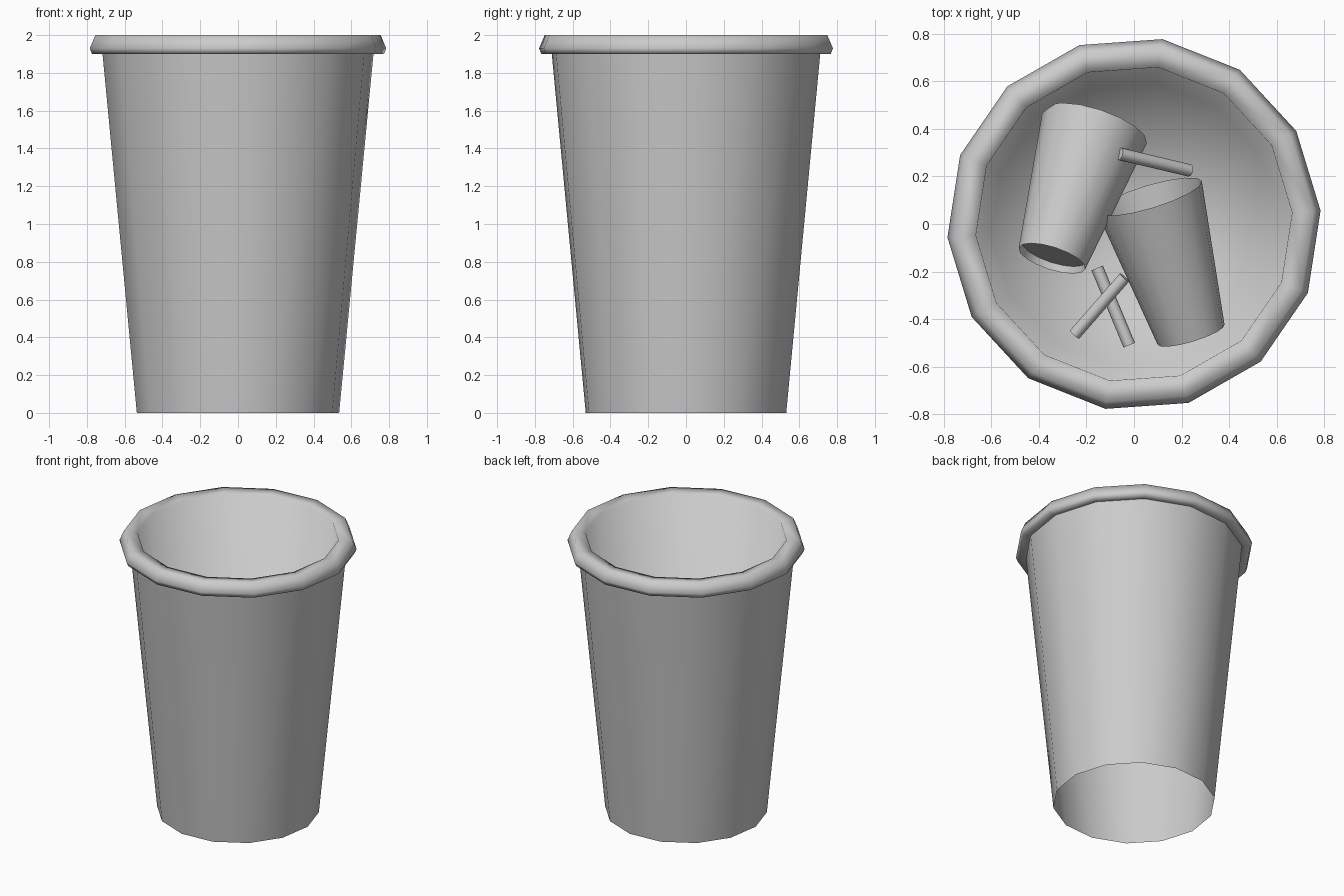
import bpy, bmesh, math
from mathutils import Vector

cube = bpy.data.objects.get("Cube")
if cube:
    bpy.data.objects.remove(cube)

grey = bpy.data.materials.new("plain_grey")
grey.use_nodes = True
COLOR = (0.6, 0.6, 0.6, 1)
grey.diffuse_color = COLOR
grey.node_tree.nodes["Principled BSDF"].inputs["Base Color"].default_value = COLOR


def lathe(name, profile, sides, base=(0, 0, 0), axis=(0, 0, 1), phase=0.0, sharp=None):
    """Turn (radius, height) points around an axis; radius 0 closes the end."""
    bm = bmesh.new()
    rings = []
    for r, z in profile:
        if r == 0:
            rings.append([bm.verts.new((0, 0, z))] * sides)
        else:
            angles = [phase + math.tau * i / sides for i in range(sides)]
            rings.append([bm.verts.new((r * math.cos(a), r * math.sin(a), z)) for a in angles])
    for low, high in zip(rings, rings[1:]):
        for i in range(sides):
            j = (i + 1) % sides
            corners = [low[i], low[j], high[j], high[i]]
            bm.faces.new(list(dict.fromkeys(corners)))
    mesh = bpy.data.meshes.new(name)
    bm.to_mesh(mesh)
    bm.free()
    mesh.materials.append(grey)
    mesh.shade_smooth()
    if sharp:
        mesh.set_sharp_from_angle(angle=math.radians(sharp))
    obj = bpy.data.objects.new(name, mesh)
    obj.location = base
    obj.rotation_mode = 'QUATERNION'
    obj.rotation_quaternion = Vector(axis).to_track_quat('Z', 'Y')
    bpy.context.collection.objects.link(obj)
    return obj


SIDES, PHASE = 14, math.radians(4.1)
FLOOR = 0.75

# Tapered outer wall, open underneath
lathe("bin_wall", [(0.537, 0), (0.72, 1.91)], SIDES, phase=PHASE)

# Rolled rim, continuing into the inner wall and the raised floor
lathe("bin_rim_and_liner",
      [(0.715, 1.91), (0.775, 1.9), (0.787, 1.93), (0.757, 2.0), (0.667, 1.99),
       (0.6, FLOOR), (0, FLOOR)], SIDES, phase=PHASE)


# Discarded cups: small closed base, wide open mouth
def cup(name, base, mouth):
    base, mouth = Vector(base), Vector(mouth)
    length = (mouth - base).length
    lathe(name, [(0, 0.03), (0.14, 0.03), (0.147, 0), (0.23, length)], 16,
          base, mouth - base, sharp=40)


cup("cup_left", (-0.345, -0.145, FLOOR + 0.42), (-0.165, 0.41, FLOOR + 0.22))
cup("cup_right", (0.24, -0.465, FLOOR + 0.15), (0.065, 0.115, FLOOR + 0.28))


# Short round stubs lying among the cups
def stub(name, start, end):
    start, end = Vector(start), Vector(end)
    length = (end - start).length
    lathe(name, [(0, 0), (0.026, 0), (0.026, length), (0, length)], 10,
          start, end - start, sharp=40)


stub("stub_back", (-0.06, 0.295, FLOOR + 0.42), (0.235, 0.225, FLOOR + 0.25))
stub("stub_lower", (-0.155, -0.185, FLOOR + 0.03), (-0.02, -0.51, FLOOR + 0.03))
stub("stub_upper", (-0.25, -0.465, FLOOR + 0.05), (-0.04, -0.225, FLOOR + 0.1))
